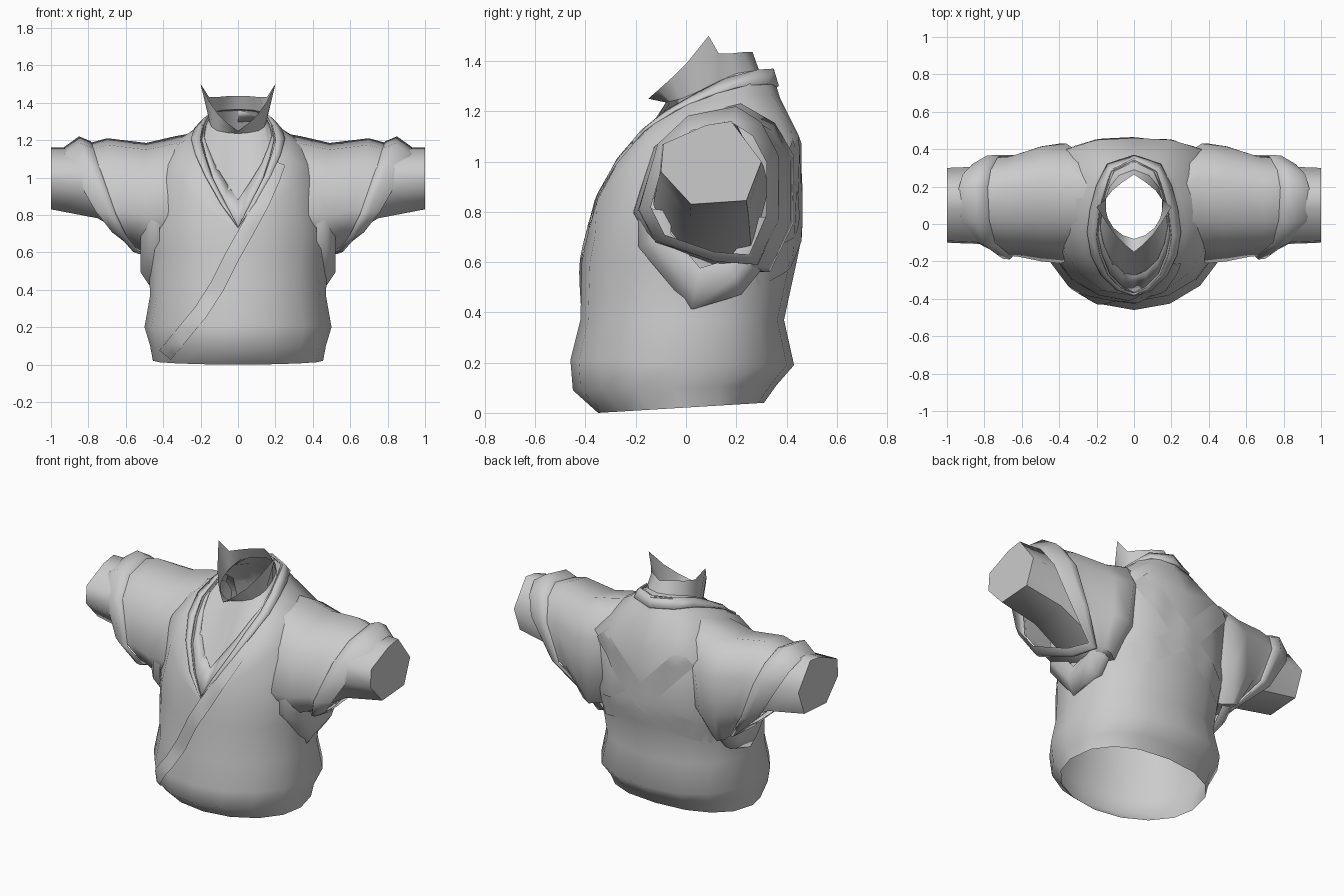
import bpy
import bmesh
from math import sin, cos, pi
from mathutils import Vector
from mathutils.bvhtree import BVHTree

cube = bpy.data.objects.get("Cube")
if cube:
    bpy.data.objects.remove(cube, do_unlink=True)

cloth = bpy.data.materials.new("grey_cloth")
cloth.use_nodes = True
GREY = (0.6, 0.6, 0.6, 1)
cloth.diffuse_color = GREY
cloth.node_tree.nodes["Principled BSDF"].inputs["Base Color"].default_value = GREY


def make_object(name, bm, thickness=0, angle=65):
    mesh = bpy.data.meshes.new(name)
    bm.to_mesh(mesh)
    bm.free()
    mesh.materials.append(cloth)
    obj = bpy.data.objects.new(name, mesh)
    bpy.context.collection.objects.link(obj)
    if thickness:
        solid = obj.modifiers.new("thickness", 'SOLIDIFY')
        solid.thickness, solid.offset = thickness, 1
    bpy.ops.object.select_all(action='DESELECT')
    obj.select_set(True)
    bpy.context.view_layer.objects.active = obj
    bpy.ops.object.shade_smooth_by_angle(angle=angle * pi / 180)


def loft(rings, closed=True, cap=False, flip=False):
    """Skin a row of equal-length point rings."""
    bm = bmesh.new()
    rows = [[bm.verts.new(p) for p in ring] for ring in rings]
    count = len(rows[0])
    for low, high in zip(rows, rows[1:]):
        for j in range(count if closed else count - 1):
            k = (j + 1) % count
            bm.faces.new((low[j], low[k], high[k], high[j]))
    if cap:
        bm.faces.new(rows[-1])
    if flip:
        bmesh.ops.reverse_faces(bm, faces=bm.faces[:])
    return bm


def whole(half):
    """Complete a front-to-back half ring with its mirror image."""
    half = [Vector(p) for p in half]
    return half + [Vector((-p.x, p.y, p.z)) for p in reversed(half[1:-1])]


def blend(first, second, t):
    return [a.lerp(b, t) for a, b in zip(first, second)]


def body_ring(z_front, z_back, half_width, front, back):
    """Round towards the front, a little squarer at the back."""
    half = []
    for i in range(9):
        c = cos(pi * i / 8)
        power = 1 if c > 0 else 0.85
        t = (1 - abs(c) ** power * (1 if c > 0 else -1)) / 2
        half.append((half_width * abs(sin(pi * i / 8)) ** power,
                     front + (back - front) * t,
                     z_front + (z_back - z_front) * t))
    return whole(half)


# Torso: hem up to the chest, then over the shoulders to a deep V neckline
shoulder = whole([(0, -.385, .725), (.17, -.355, .84), (.29, -.265, .95),
                  (.37, -.15, 1.05), (.4, .02, 1.13), (.39, .2, 1.16),
                  (.36, .4, 1.08), (.2, .45, 1.1), (0, .46, 1.07)])
yoke = whole([(0, -.38, .728), (.11, -.35, .86), (.2, -.265, 1.01),
              (.26, -.16, 1.12), (.28, -.02, 1.2), (.26, .1, 1.24),
              (.22, .23, 1.27), (.15, .34, 1.27), (0, .375, 1.25)])
neckline = whole([(0, -.37, .732), (.07, -.34, .86), (.14, -.27, 1),
                  (.18, -.17, 1.12), (.2, -.07, 1.2), (.185, .06, 1.275),
                  (.16, .16, 1.325), (.12, .28, 1.36), (0, .34, 1.365)])
torso_mesh = loft([
    body_ring(0, .04, .455, -.35, .31),
    body_ring(.09, .11, .47, -.45, .36),
    body_ring(.21, .19, .5, -.46, .43),
    body_ring(.37, .37, .47, -.42, .39),
    body_ring(.6, .6, .48, -.415, .44),
    body_ring(.7, .7, .49, -.395, .46),
    shoulder, yoke, neckline])
surface = BVHTree.FromBMesh(torso_mesh)
make_object("torso", torso_mesh)

# Layered collar bands along the neckline
make_object("outer_collar_band", loft([blend(neckline, yoke, 0.6), neckline]),
            0.01, 30)
neck_base = whole([(0, -.08, 1.235), (.06, -.06, 1.24), (.11, -.02, 1.25),
                   (.14, .03, 1.27), (.15, .07, 1.29), (.15, .13, 1.32),
                   (.13, .2, 1.35), (.08, .26, 1.36), (0, .29, 1.365)])
inset = [Vector((p.x * 0.96, p.y + 0.012, p.z - 0.008)) for p in neckline]
make_object("inner_shirt", loft([neckline, inset, neck_base]))
make_object("inner_collar_band", loft([inset, blend(inset, neck_base, 0.3)]),
            0.008, 30)

# Standing neck collar with two raised points
collar_rim = whole([(0, -.15, 1.25), (.05, -.11, 1.285), (.1, -.06, 1.33),
                    (.15, .01, 1.4), (.2, .09, 1.5), (.155, .13, 1.43),
                    (.115, .18, 1.43), (.06, .225, 1.435), (0, .265, 1.435)])
make_object("standing_collar", loft([neck_base, collar_rim]))


def strap(name, path, half_width, side, lift):
    """Lay a flat band on the torso; side -1 is the front, 1 the back."""
    points = [Vector((x, 0, z)) for x, z in path]
    line = [a.lerp(b, s / 4) for a, b in zip(points, points[1:])
            for s in range(4)] + [points[-1]]
    rows = []
    for i, p in enumerate(line):
        along = line[min(i + 1, len(line) - 1)] - line[max(i - 1, 0)]
        across = Vector((-along.z, 0, along.x)).normalized() * half_width
        row = []
        for t in (-1, -0.33, 0.33, 1):
            q = p + across * t
            q.z = max(q.z, 0.02)
            for attempt in range(20):
                hit = surface.ray_cast(Vector((q.x, 2 * side, q.z)),
                                       Vector((0, -side, 0)))[0]
                if hit and hit.y * side > 0:
                    q = hit + Vector((0, lift * side, 0))
                    break
                # Slide off the open neck, or in from the outer edge
                q.x = q.x + 0.01 if q.z > 0.7 else q.x * 0.97
            row.append(q)
        rows.append(row)
    make_object(name, loft(rows, closed=False, flip=side < 0))


# Overlapping front lapel running from the left collar down to the hem
strap("front_lapel", [(.215, 1.08), (.187, 1), (.13, .87), (.06, .74),
                      (-.03, .58), (-.11, .42), (-.2, .28),
                      (-.3, .16), (-.39, .05)], 0.04, -1, 0.01)

# Crossed bands on the back
for side, label in ((1, "left"), (-1, "right")):
    strap(label + "_back_band", [(.3 * side, 1.08), (.13 * side, .9),
                                 (0, .77), (-.2 * side, .64),
                                 (-.4 * side, .57)], 0.065, 1, 0.005)

# Sleeve cross-section as fractions of its depth and height
sleeve_outline = [(1, .7), (.88, .9), (.7, 1), (.35, .94), (.13, .76),
                  (0, .36), (.12, .15), (.55, .02), (.85, 0), (1, .3)]
arm_outline = [(.3, 1), (.18, 1.16), (.08, 1.145), (-.09, 1.07),
               (-.1, .96), (.02, .83), (.24, .845)]
drape_outline = [(-.19, .82), (-.19, .66), (.02, .41), (.22, .47),
                 (.34, .62), (.36, .78)]


def sleeve_ring(side, x_top, x_bottom, front, back, bottom, top):
    """Slanted section: the top reaches further out than the bottom."""
    return [Vector((side * (x_bottom + (x_top - x_bottom) * v ** 0.6),
                    front + (back - front) * u,
                    bottom + (top - bottom) * v)) for u, v in sleeve_outline]


for side, label in ((1, "left"), (-1, "right")):
    flip = side < 0
    # Wide sleeve merging into the shoulder
    sleeve = [(.23, .38, -.17, .36, .56, 1.24),
              (.34, .45, -.21, .43, .56, 1.22),
              (.49, .50, -.2, .415, .58, 1.185),
              (.70, .52, -.175, .36, .61, 1.21),
              (.79, .53, -.17, .355, .62, 1.185)]
    make_object(label + "_sleeve",
                loft([sleeve_ring(side, *r) for r in sleeve], flip=flip))
    # Turned-back cuff band around the sleeve opening
    cuff = [(.775, .51, -.175, .36, .60, 1.18),
            (.79, .515, -.19, .37, .59, 1.195),
            (.85, .53, -.185, .365, .59, 1.22),
            (.94, .55, -.14, .32, .63, 1.155)]
    make_object(label + "_cuff",
                loft([sleeve_ring(side, *r) for r in cuff], flip=flip))
    # Pointed fold of cloth hanging under the armpit
    centre = Vector((0.1, 0.78))
    drape = []
    for x, size in ((.42, .97), (.465, 1), (.52, .78), (.5, .55)):
        row = [centre.lerp(Vector(p), size) for p in drape_outline]
        drape.append([Vector((side * x, p.x, p.y)) for p in row])
    make_object(label + "_drape", loft(drape, closed=False, flip=flip))
    # Seven-sided forearm with a closed end, deeper inside the sleeve
    arm = [[Vector((side * x, .1 + (y - .1) * wide, 1.15 - (1.15 - z) * deep))
            for y, z in arm_outline]
           for x, deep, wide in ((.45, 1.7, 1.15), (.75, 1.15, 1.05), (1, 1, 1))]
    make_object(label + "_arm", loft(arm, cap=True, flip=flip))
